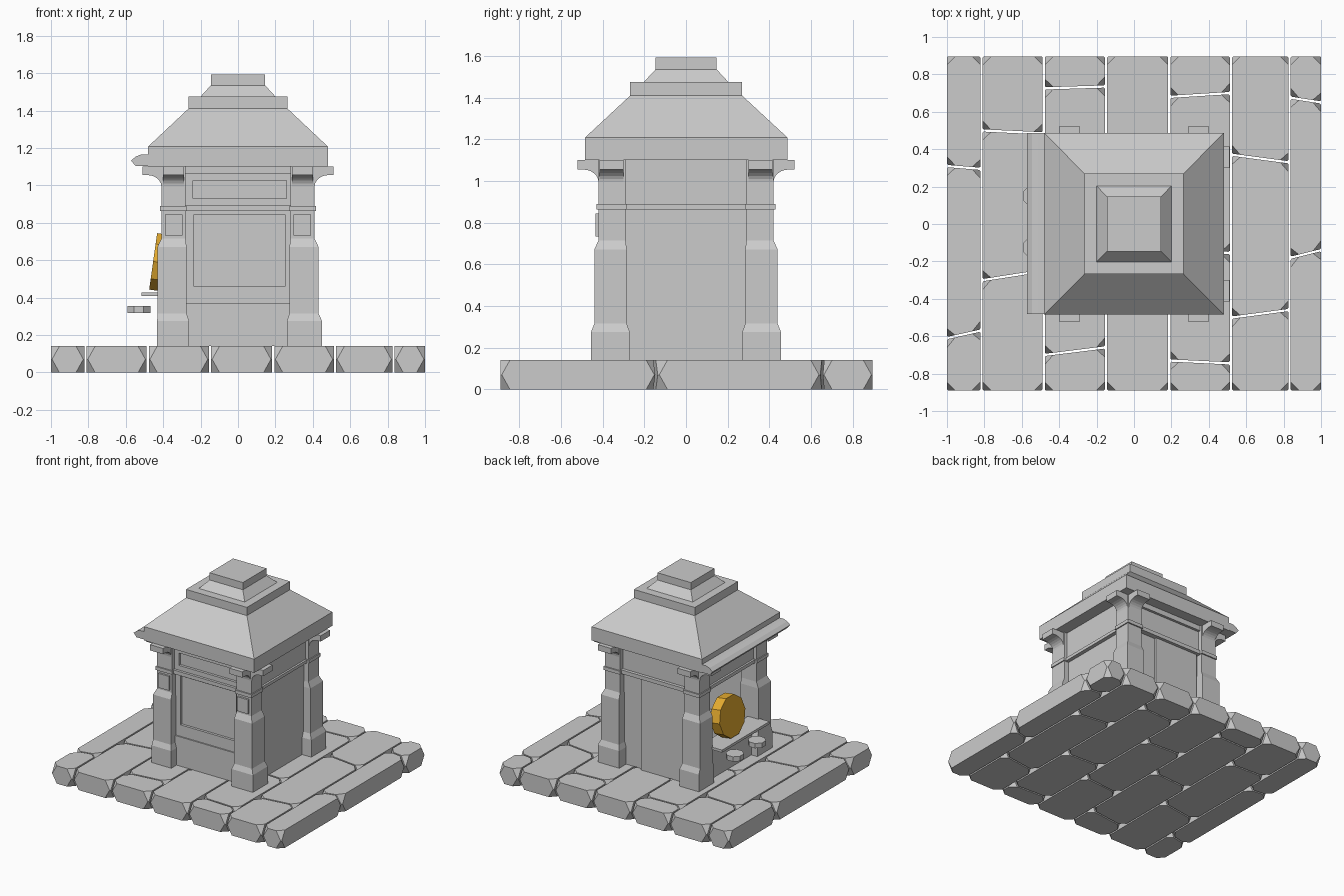
import bpy, bmesh, math
from mathutils import Vector

if "Cube" in bpy.data.objects:
    bpy.data.objects.remove(bpy.data.objects["Cube"])


def make(name, bm):
    bmesh.ops.recalc_face_normals(bm, faces=bm.faces)
    me = bpy.data.meshes.new(name)
    bm.to_mesh(me)
    bm.free()
    ob = bpy.data.objects.new(name, me)
    bpy.context.collection.objects.link(ob)
    return ob


def loft(name, rings):
    """Skin a stack of equal-sized point rings and cap both ends."""
    bm = bmesh.new()
    vs = [[bm.verts.new(p) for p in r] for r in rings]
    n = len(vs[0])
    for a, b in zip(vs, vs[1:]):
        for i in range(n):
            bm.faces.new((a[i], a[(i + 1) % n], b[(i + 1) % n], b[i]))
    bm.faces.new(vs[0][::-1])
    bm.faces.new(vs[-1])
    return make(name, bm)


def rect(x0, x1, y0, y1, z):
    return [(x0, y0, z), (x1, y0, z), (x1, y1, z), (x0, y1, z)]


def box(name, x0, x1, y0, y1, z0, z1):
    return loft(name, [rect(x0, x1, y0, y1, z0), rect(x0, x1, y0, y1, z1)])


def disc(name, r, depth, sides, loc, rot=(0, 0, 0)):
    bm = bmesh.new()
    bmesh.ops.create_cone(bm, cap_ends=True, segments=sides, radius1=r, radius2=r, depth=depth)
    ob = make(name, bm)
    ob.location, ob.rotation_euler = loc, rot
    return ob


# Paving stones: corners are cut wide at top and bottom, nearly sharp at mid height
def cut_corners(quad, c, z):
    out = []
    for i, p in enumerate(quad):
        for q in (quad[i - 1], quad[(i + 1) % 4]):
            v = p + (q - p).normalized() * c
            out.append((v.x, v.y, z))
    return out


cols = [-1, -0.815, -0.483, -0.15, 0.188, 0.518, 0.832, 1]
splits = [  # y of each joint at the left and right edge of the column
    [(-0.61, -0.57), (0.31, 0.295)],
    [(-0.30, -0.25), (0.50, 0.485)],
    [(-0.70, -0.66), (0.02, 0.04), (0.725, 0.735)],
    [(-0.36, -0.33), (0.36, 0.34)],
    [(-0.73, -0.745), (-0.14, -0.155), (0.68, 0.70)],
    [(-0.50, -0.46), (0.37, 0.33)],
    [(-0.18, -0.14), (0.675, 0.65)]]
g = 0.006
for i, joints in enumerate(splits):
    xa = cols[i] + (g if i else 0)
    xb = cols[i + 1] - (g if i < 6 else 0)
    edges = [(-0.89 - g, -0.89 - g)] + joints + [(0.896 + g, 0.896 + g)]
    for (la, ra), (lb, rb) in zip(edges, edges[1:]):
        q = [Vector(p) for p in ((xa, la + g), (xb, ra + g), (xb, rb - g), (xa, lb - g))]
        loft("paving_stone", [cut_corners(q, c, z) for c, z in
                              ((0.045, 0), (0.006, 0.07), (0.045, 0.14))])

# Corner pillars with flared base, band and eave brackets
arc = [(0.075 - 0.075 * math.sin(t), 1.055 - 0.06 + 0.06 * math.cos(t))
       for t in [math.pi / 2 * k / 6 for k in range(7)]]
profile = [(-0.01, 1.1), (0.1, 1.1), (0.1, 1.055)] + arc + [(0, 0.985), (-0.01, 0.985)]
for sx in (-1, 1):
    for sy in (-1, 1):
        bx = 0.449 if sx > 0 else 0.432
        base = (0.262, bx, 0.27, 0.456)
        shaft = (0.275, 0.431, 0.284, 0.44)
        top = (0.28, 0.41, 0.29, 0.42)
        loft("corner_pillar", [[(sx * x, sy * y, z) for x, y, z in rect(*s, z)] for s, z in
             ((base, 0.14), (base, 0.275), (shaft, 0.315), (shaft, 0.67), (top, 0.715), (top, 1.1))])
        xs, ys = sorted((sx * 0.275, sx * 0.418)), sorted((sy * 0.285, sy * 0.43))
        box("pillar_band", *xs, *ys, 0.863, 0.89)
        loft("side_bracket", [[(sx * (0.41 + d), sy * y, z) for d, z in profile] for y in (0.3, 0.415)])
        loft("end_bracket", [[(sx * x, sy * (0.42 + d), z) for d, z in profile] for x in (0.288, 0.402)])
    a, b = sorted((sx * 0.298, sx * 0.39))
    box("pillar_plaque", a, b, -0.435, -0.41, 0.733, 0.845)


# Framed panel facing -y: wall ring around a recess
def framed(name, x0, x1, z0, z1, hx0, hx1, hz0, hz1, y, depth):
    box(name + "_back", x0, x1, y + depth, y + depth + 0.03, z0, z1)
    box(name + "_left", x0, hx0, y, y + depth, z0, z1)
    box(name + "_right", hx1, x1, y, y + depth, z0, z1)
    box(name + "_bottom", hx0, hx1, y, y + depth, z0, hz0)
    box(name + "_top", hx0, hx1, y, y + depth, hz1, z1)


# Front wall
box("front_plinth", -0.29, 0.29, -0.39, -0.34, 0.14, 0.37)
framed("front_panel", -0.29, 0.29, 0.37, 0.865, -0.235, 0.25, 0.46, 0.845, -0.38, 0.02)
framed("front_frieze", -0.29, 0.29, 0.89, 1.06, -0.24, 0.26, 0.93, 1.027, -0.39, 0.02)
box("front_band", -0.29, 0.29, -0.41, -0.34, 0.863, 0.893)
box("front_top_rail", -0.29, 0.29, -0.405, -0.34, 1.06, 1.1)

# Right wall
box("right_wall", 0.34, 0.37, -0.3, 0.3, 0.14, 0.865)
box("right_frieze", 0.34, 0.385, -0.3, 0.3, 0.887, 1.1)
box("right_band", 0.34, 0.4, -0.3, 0.3, 0.863, 0.887)

# Back wall with door
box("back_wall", -0.29, 0.29, 0.34, 0.37, 0.14, 0.865)
box("back_door", -0.26, 0.12, 0.36, 0.39, 0.14, 0.86)
box("back_band", -0.29, 0.29, 0.34, 0.41, 0.863, 0.893)
box("back_top_rail", -0.29, 0.29, 0.34, 0.405, 1.06, 1.1)
bx = [framed]
box("back_frieze", -0.29, 0.29, 0.34, 0.385, 0.89, 1.06)

# Left serving side: low wall, counter, lintel and open hatch
box("left_low_wall", -0.38, -0.34, -0.3, 0.3, 0.14, 0.41)
box("counter", -0.517, -0.34, -0.3, 0.29, 0.408, 0.428)
box("left_band", -0.4, -0.34, -0.3, 0.3, 0.863, 0.89)
box("left_frieze", -0.385, -0.34, -0.3, 0.3, 0.887, 1.1)

# Stool seats
for y in (-0.125, 0.15):
    disc("stool_seat", 0.066, 0.038, 8, (-0.53, y, 0.336), (0, 0, math.pi / 8))

# Orange round sign leaning in the hatch
orange = bpy.data.materials.new("orange")
orange.diffuse_color = (0.8, 0.42, 0.03, 1)
orange.use_nodes = True
orange.node_tree.nodes["Principled BSDF"].inputs["Base Color"].default_value = orange.diffuse_color
sign = disc("round_sign", 0.16, 0.08, 10, (-0.414, 0.07, 0.588), (0, -math.radians(82), 0))
sign.data.materials.append(orange)

# Stepped hip roof
steps = [(0.48, 1.1), (0.48, 1.208), (0.265, 1.41), (0.265, 1.475),
         (0.2, 1.475), (0.145, 1.535), (0.145, 1.592)]
loft("roof", [rect(-s, s, -s * 1.01, s * 1.015, z) for s, z in steps])

# Awning lip above the hatch
lip = [(-0.47, 1.104), (-0.548, 1.104), (-0.572, 1.133), (-0.545, 1.155), (-0.515, 1.166), (-0.47, 1.166)]
loft("awning", [[(x, y, z) for x, z in lip] for y in (-0.48, 0.487)])
